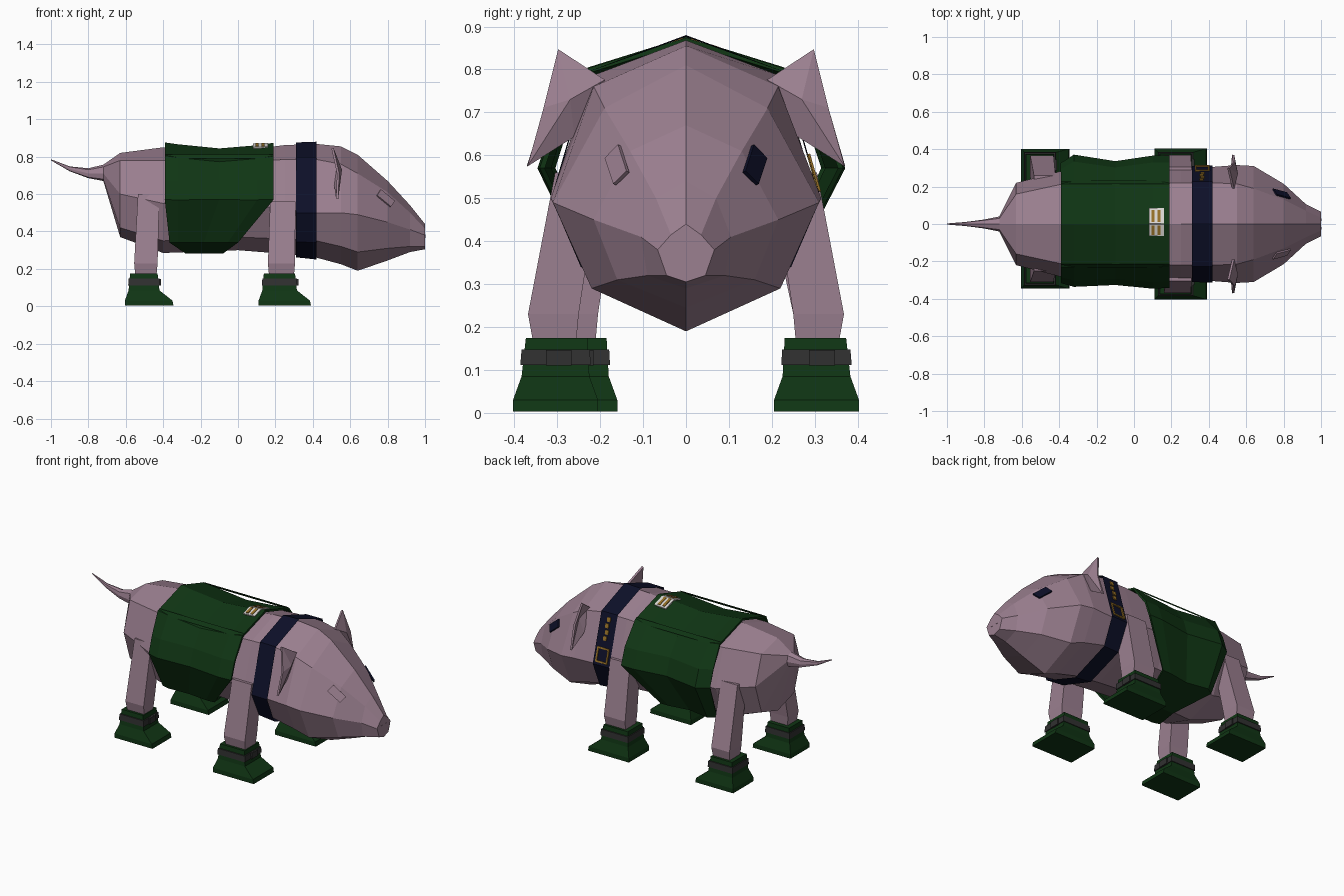
import bpy
from mathutils import Vector

if "Cube" in bpy.data.objects:
    bpy.data.objects.remove(bpy.data.objects["Cube"])


def material(name, rgb):
    m = bpy.data.materials.new(name)
    m.diffuse_color = (*rgb, 1)
    m.use_nodes = True
    m.node_tree.nodes["Principled BSDF"].inputs["Base Color"].default_value = m.diffuse_color
    return m


PINK = material("pink skin", (0.33, 0.215, 0.28))
GREEN = material("dark green cloth", (0.005, 0.036, 0.007))
NAVY = material("navy", (0.004, 0.005, 0.022))
GREY = material("strap grey", (0.03, 0.03, 0.03))
WHITE = material("white", (0.7, 0.68, 0.65))
GOLD = material("gold", (0.3, 0.16, 0.02))


def mesh(name, verts, faces, mats, rule=None):
    me = bpy.data.meshes.new(name)
    me.from_pydata(verts, [], faces)
    for m in mats:
        me.materials.append(m)
    ob = bpy.data.objects.new(name, me)
    bpy.context.collection.objects.link(ob)
    if rule:
        for p in me.polygons:
            p.material_index = rule(p.center)
    return ob


def loft(name, rings, mats, cap=True, rule=None):
    """Skin a list of closed rings with equal vertex counts."""
    n = len(rings[0])
    verts = [v for r in rings for v in r]
    faces = [(i * n + j, i * n + (j + 1) % n, (i + 1) * n + (j + 1) % n, (i + 1) * n + j)
             for i in range(len(rings) - 1) for j in range(n)]
    if cap:
        faces += [tuple(range(n))[::-1], tuple(range(len(verts) - n, len(verts)))]
    return mesh(name, verts, faces, mats, rule)


def thicken(ob, t):
    m = ob.modifiers.new("thickness", "SOLIDIFY")
    m.thickness = t
    m.offset = 0


def body_ring(x, zt, ys, zs, w, zm, yl, zl, zb):
    half = [(ys, zs), (w, zm), (yl, zl)]
    pts = [(0, zt)] + [(-y, z) for y, z in half] + [(0, zb)] + half[::-1]
    return [(x, y, z) for y, z in pts]


# body, head and tail in one skin: x, top, shoulder, side, lower side, bottom
body = [
    (-1.0, .786, .002, .785, .003, .783, .002, .781, .78),
    (-.90, .748, .009, .745, .011, .735, .009, .725, .722),
    (-.80, .738, .02, .73, .024, .71, .02, .69, .685),
    (-.72, .757, .03, .745, .04, .71, .03, .68, .67),
    (-.63, .82, .16, .78, .22, .60, .16, .42, .37),
    (-.40, .85, .21, .78, .28, .55, .20, .35, .285),
    (0, .83, .215, .77, .29, .55, .20, .37, .30),
    (.25, .862, .22, .785, .30, .52, .21, .36, .28),
    (.42, .868, .22, .785, .305, .50, .235, .35, .26),
    (.55, .855, .215, .76, .315, .50, .23, .32, .225),
    (.64, .81, .19, .71, .31, .49, .22, .29, .19),
    (.80, .67, .13, .61, .215, .45, .16, .31, .245),
    (.92, .54, .07, .50, .105, .41, .09, .32, .29),
    (1.0, .44, .035, .415, .066, .38, .045, .32, .305),
]
loft("body", [body_ring(*b) for b in body], [PINK])

# collar band
loft("collar", [
    body_ring(.31, .876, .226, .795, .310, .50, .235, .345, .262),
    body_ring(.42, .88, .228, .795, .314, .50, .245, .34, .25)], [NAVY], cap=False)

# vest: back and front edges sweep inward under the belly
X_BACK = [-.39, -.39, -.39, -.39, -.365, -.28]
X_FRONT = [.19, .19, .19, .19, .0, -.08]


def vest_ring(t, top, near, far):
    def side(w, s):
        prof = [(.225, top - .07), (w * .9, .67), (w, .57), (w * .68, .345)]
        return [(X_BACK[j + 1] + t * (X_FRONT[j + 1] - X_BACK[j + 1]), s * y, z)
                for j, (y, z) in enumerate(prof)]
    xs = [X_BACK[j] + t * (X_FRONT[j] - X_BACK[j]) for j in (0, 5)]
    return [(xs[0], 0, top)] + side(near, -1) + [(xs[1], 0, .288)] + side(far, 1)[::-1]


vest = loft("vest", [vest_ring(0, .87, .31, .32), vest_ring(.12, .86, .33, .365),
                     vest_ring(.5, .838, .32, .33), vest_ring(.85, .855, .34, .36),
                     vest_ring(1, .868, .335, .36)], [GREEN], cap=False)
thicken(vest, .012)

# folded seam along each shoulder of the vest
for s in (-1, 1):
    mesh("vest_seam", [(-.39, s * .215, .812), (.19, s * .215, .812),
                       (.19, s * .232, .79), (-.39, s * .232, .79)], [(0, 1, 2, 3)], [GREEN])


def box_ring(x0, x1, y0, y1, z):
    return [(x0, y0, z), (x1, y0, z), (x1, y1, z), (x0, y1, z)]


def leg(name, x0, x1, yi, yo, s, ti, to, ztop, lean):
    """Tapered leg with a flared boot and a strap; s picks the side."""
    def ring(a, b, i, o, z):
        return box_ring(a, b, s * i, s * o, z)[::s]
    loft(name, [ring(x0 + .01, x1 - .01, yi + .01, yo - .02, .12),
                ring(x0, x1, yi, yo, .23),
                ring(x0 + lean, x1 + lean - .01, ti, to, ztop)], [PINK])
    bi, bo = yi - .02, yo + .015
    loft(name + "_boot", [ring(x0 - .05, x1 + .085, bi - .025, bo + .02, .003),
                          ring(x0 - .05, x1 + .08, bi - .025, bo + .02, .03),
                          ring(x0 - .03, x1 + .01, bi - .005, bo, .085),
                          ring(x0 - .022, x1, bi, bo - .01, .175)], [GREEN])
    loft(name + "_strap", [ring(x0 - .032, x1 + .012, bi - .008, bo + .003, .112),
                           ring(x0 - .03, x1 + .01, bi - .006, bo, .148)], [GREY])
    yc = s * (bi + bo) / 2
    loft(name + "_buckle", [box_ring(x1, x1 + .018, yc - .02, yc + .04, .11),
                            box_ring(x1, x1 + .018, yc - .02, yc + .04, .147)], [GREY])


for s in (-1, 1):
    leg("front_leg", .16, .305, .25, .368, s, .20, .305, .56, .012)
leg("back_leg_near", -.555, -.43, .205, .31, -1, .15, .25, .60, .02)
leg("back_leg_far", -.555, -.43, .25, .367, 1, .17, .26, .60, .02)

# ears: thin folded flaps hanging outward
for s in (-1, 1):
    pts = [(.53, .19, .775), (.505, .297, .845), (.535, .33, .71),
           (.53, .37, .575), (.52, .262, .645), (.55, .27, .73)]
    ear = mesh("ear", [(x, s * y, z) for x, y, z in pts],
               [(5, i, (i + 1) % 5)[::s] for i in range(5)], [PINK])
    thicken(ear, .012)


def plate(name, origin, u, v, w, h, mat, t=.008):
    """Thin rectangle centred on origin, spanned by directions u and v."""
    o, u, v = Vector(origin), Vector(u).normalized(), Vector(v).normalized()
    n = u.cross(v).normalized() * t
    base = [o + u * a * w / 2 + v * b * h / 2 for a, b in ((-1, -1), (1, -1), (1, 1), (-1, 1))]
    return loft(name, [[tuple(p - n / 2) for p in base], [tuple(p + n / 2) for p in base]], [mat])


# eyes: slanted diamonds resting on the cheek planes
for s, mat in ((-1, PINK), (1, NAVY)):
    outline = [(.152, .622), (.183, .59), (.163, .53), (.132, .56)]
    a, b, c = (Vector(p) for p in ((.64, .19, .71), (.80, .13, .61), (.80, .215, .45)))
    n = (b - a).cross(c - a).normalized()
    if n.x < 0:
        n = -n
    rings = []
    for d in (0, .009):
        r = []
        for y, z in outline:
            x = a.x - (n.y * (y - a.y) + n.z * (z - a.z)) / n.x
            p = Vector((x, y, z)) + n * d
            r.append((p.x, s * p.y, p.z))
        rings.append(r[::-s])
    loft("eye", rings, [mat])

# nostrils
for s in (-1, 1):
    plate("nostril", (1.0, s * .022, .375), (0, 1, 0), (0, 0, 1), .014, .018, PINK, .004)

# patch on the back of the vest, with plain gold bars
V = (0, 1, -.31)
for s, y0, y1 in ((-1, -.065, 0), (1, 0, .085)):
    yc, slope = (y0 + y1) / 2, (0, 1, -.31 * s)
    z = .868 - .31 * abs(yc)
    plate("vest_patch", (.12, yc, z), (1, 0, .05), slope, .08, y1 - y0, WHITE)
    for dx in (-.018, .014):
        plate("patch_bar", (.12 + dx, yc, z + .005), (1, 0, .05), slope,
              .016, (y1 - y0) * .8, GOLD, .006)

# gold trim on the far side of the collar
U, W = (1, 0, .02), (0, .086, -.295)
for k in range(4):
    f = .12 + .12 * k
    plate("collar_bar", (.36 + .006 * (k % 2), .229 + .086 * f, .795 - .295 * f),
          U, W, .022, .026, GOLD)
for dx, f, w, h in ((-.035, .8, .01, .08), (.035, .8, .01, .08),
                    (0, .67, .08, .01), (0, .93, .08, .01)):
    plate("collar_buckle", (.365 + dx, .229 + .086 * f, .795 - .295 * f), U, W, w, h, GOLD)

# consistent outward normals on closed parts
import bmesh
for ob in bpy.data.objects:
    bm = bmesh.new()
    bm.from_mesh(ob.data)
    bmesh.ops.recalc_face_normals(bm, faces=bm.faces)
    bm.to_mesh(ob.data)
    bm.free()
